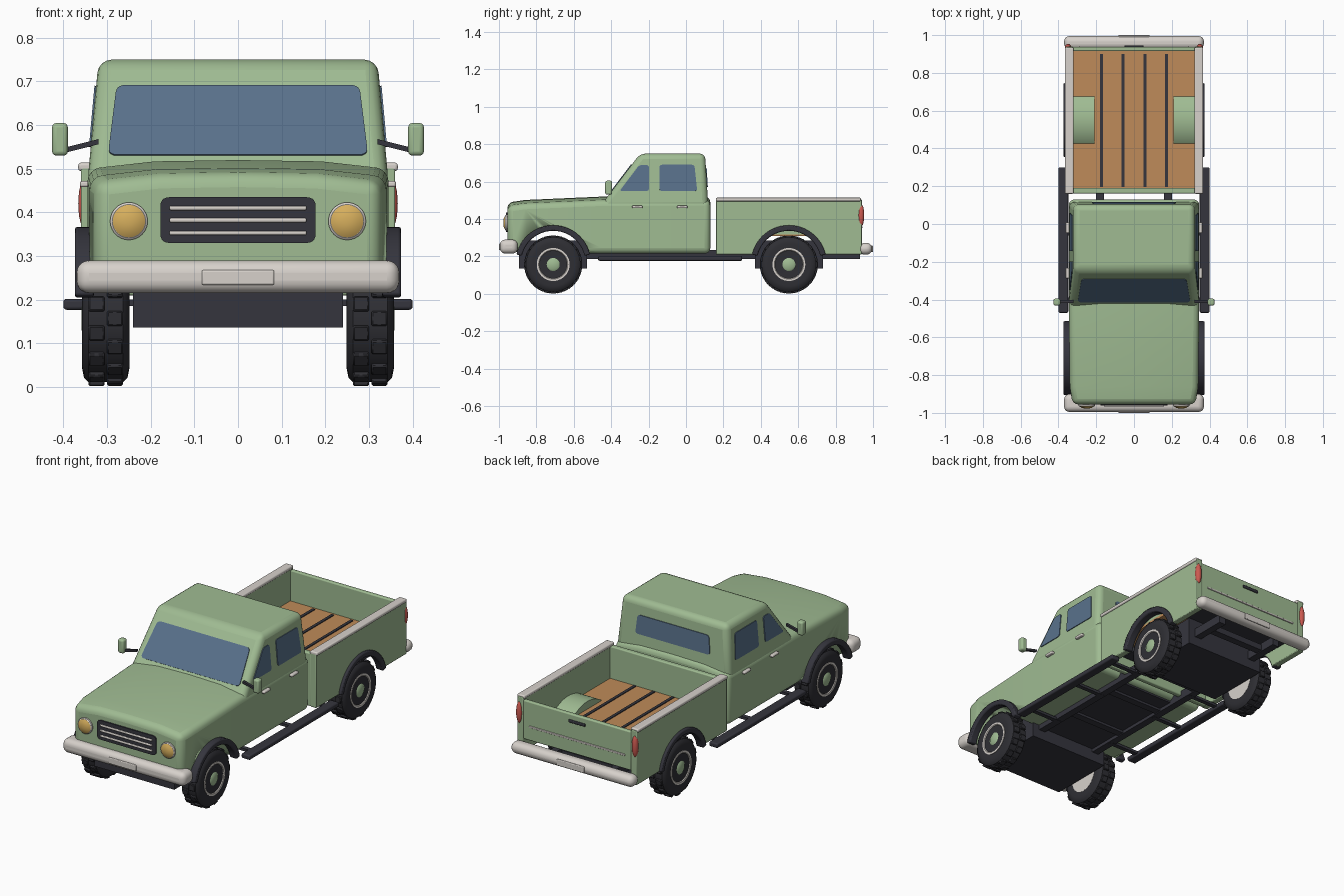
import bpy, bmesh, math
from mathutils import Vector, Matrix

if "Cube" in bpy.data.objects:
    bpy.data.objects.remove(bpy.data.objects["Cube"])

def material(name, r, g, b):
    m = bpy.data.materials.new(name)
    m.diffuse_color = (r, g, b, 1)
    m.use_nodes = True
    m.node_tree.nodes["Principled BSDF"].inputs["Base Color"].default_value = m.diffuse_color
    return m

GREEN = material("sage green paint", .35, .50, .29)
CREAM = material("cream metal", .68, .64, .60)
DARK = material("dark trim", .036, .036, .048)
TYRE = material("tyre rubber", .028, .028, .034)
GLASS = material("blue glass", .10, .165, .26)
WOOD = material("bed wood", .52, .26, .10)
AMBER = material("amber lamp", .68, .43, .11)
RED = material("red lamp", .60, .10, .08)

def finish(name, bm, mat, bevel=0, seg=3):
    bmesh.ops.recalc_face_normals(bm, faces=bm.faces[:])
    me = bpy.data.meshes.new(name)
    bm.to_mesh(me)
    bm.free()
    me.materials.append(mat)
    ob = bpy.data.objects.new(name, me)
    bpy.context.collection.objects.link(ob)
    if bevel:
        b = ob.modifiers.new("bevel", 'BEVEL')
        b.width, b.segments, b.limit_method = bevel, seg, 'ANGLE'
        b.angle_limit = math.radians(35)
    bpy.ops.object.select_all(action='DESELECT')
    bpy.context.view_layer.objects.active = ob
    ob.select_set(True)
    bpy.ops.object.shade_smooth_by_angle(angle=math.radians(35))
    return ob

def box(name, x, y, z, mat, bevel=0, seg=3):
    bm = bmesh.new()
    c = [(a + b) / 2 for a, b in (x, y, z)]
    d = [abs(b - a) for a, b in (x, y, z)]
    bmesh.ops.create_cube(bm, size=1, matrix=Matrix.Translation(c) @ Matrix.Diagonal((*d, 1)))
    return finish(name, bm, mat, bevel, seg)

def loft(name, sections, mat, bevel=0, seg=3):
    bm = bmesh.new()
    rings = [[bm.verts.new(p) for p in s] for s in sections]
    n = len(rings[0])
    for a, b in zip(rings, rings[1:]):
        for i in range(n):
            bm.faces.new((a[i], a[(i + 1) % n], b[(i + 1) % n], b[i]))
    bm.faces.new(rings[0])
    bm.faces.new(rings[-1])
    return finish(name, bm, mat, bevel, seg)

def prism(name, pts, x0, x1, mat, bevel=0):
    return loft(name, [[(x, y, z) for y, z in pts] for x in (x0, x1)], mat, bevel, 2)

def arc(cy, cz, r, a0, a1, n=24):
    return [(cy + r * math.cos(math.radians(a0 + (a1 - a0) * i / n)),
             cz + r * math.sin(math.radians(a0 + (a1 - a0) * i / n))) for i in range(n + 1)]

def lathe(name, profile, centre, direction, mat, n=40):
    # profile of (distance along axis, radius), closed at both ends
    d = Vector(direction)
    u = Vector((0, 0, 1))
    v = d.cross(u)
    c = Vector(centre)
    rings = [[c + d * a + (u * math.cos(t) + v * math.sin(t)) * r
              for t in (2 * math.pi * i / n for i in range(n))] for a, r in profile]
    return loft(name, rings, mat)

def panel(name, pts, mat, radius=.02, t=.008):
    # thin plate with rounded corners, half sunk in the surface
    p = [Vector(q) for q in pts]
    ring = []
    for i, q in enumerate(p):
        a = q + (p[i - 1] - q).normalized() * radius
        b = q + (p[(i + 1) % len(p)] - q).normalized() * radius
        for k in range(6):
            f = k / 5
            ring.append(a * (1 - f) ** 2 + q * 2 * f * (1 - f) + b * f * f)
    n = (p[1] - p[0]).cross(p[2] - p[0]).normalized() * t / 2
    return loft(name, [[q - n for q in ring], [q + n for q in ring]], mat)

FRONT, REAR, AXLE = -.71, .55, .157

# lower body with hood: cross-sections along y
def section(y, zt, zb, w):
    return [(-w, y, zb), (w, y, zb), (w, y, zt - .02), (w * .55, y, zt - .003),
            (0, y, zt), (-w * .55, y, zt - .003), (-w, y, zt - .02)]
body = loft("lower_body", [section(-.955, .488, .235, .325), section(-.86, .502, .215, .34),
                           section(-.45, .52, .215, .345), section(.13, .52, .215, .345)], GREEN, .03, 4)
cutter = prism("arch_cutter", arc(FRONT, .165, .178, 0, 360, 48)[:-1], -.5, .5, GREEN)
cutter.hide_render = True
cutter.hide_viewport = True
cut = body.modifiers.new("arches", 'BOOLEAN')
cut.object, cut.operation, cut.solver = cutter, 'DIFFERENCE', 'EXACT'

# cab top, straight sided and tapering upwards
def hw(z): return .342 - (z - .5) * .09
def yf(z): return -.435 + (z - .5) * .76
def yb(z): return .117 - (z - .5) * .06
loft("cab_top", [[(-hw(z), yf(z), z), (hw(z), yf(z), z), (hw(z), yb(z), z), (-hw(z), yb(z), z)]
                 for z in (.46, .75)], GREEN, .03, 4)

# windows
panel("windshield", [(x, yf(z), z) for x, z in ((-.298, .53), (.298, .53), (.278, .69), (-.278, .69))], GLASS, .022)
panel("rear_window", [(x, yb(z), z) for x, z in ((-.225, .57), (.225, .57), (.215, .672), (-.215, .672))], GLASS, .018)
for s in (-1, 1):
    for nm, pts in (("quarter_window", ((-.355, .55), (-.198, .55), (-.198, .688), (-.25, .688))),
                    ("door_window", ((-.142, .55), (.06, .55), (.045, .69), (-.142, .69)))):
        panel(nm, [(s * hw(z), y, z) for y, z in pts], GLASS, .014)
    for y in (-.26, -.02):
        box("door_handle", (s * .34, s * .362), (y - .028, y + .028), (.458, .472), CREAM, .005)
    # mirrors
    box("mirror", (s * .39, s * .426), (-.432, -.395), (.53, .605), GREEN, .01)
    loft("mirror_arm", [[(s * x, -.41 + a, z + b) for a, b in ((-.007, -.006), (.007, -.006), (.007, .006), (-.007, .006))]
                        for x, z in ((.395, .543), (.32, .562))], DARK)
    # headlamps
    lathe("headlamp_ring", [(-.02, .043), (.008, .043), (.012, .038)], (s * .25, -.955, .38), (0, -1, 0), CREAM)
    lathe("headlamp", [(-.02, .037), (.012, .037), (.019, .025), (.022, .008)], (s * .25, -.955, .38), (0, -1, 0), AMBER)

# grille
panel("grille", [(x, -.957, z) for x, z in ((-.178, .33), (.178, .33), (.178, .435), (-.178, .435))], DARK, .022, .0095)
for z in (.353, .382, .41):
    box("grille_slat", (-.157, .157), (-.97, -.95), (z - .005, z + .005), CREAM, .004)

# bumpers and plates
def bumper(name, y0, y1, z0, z1):
    box(name, (-.37, .37), (y0, y1), (z0, z1), CREAM, .029, 5)
bumper("front_bumper", -.995, -.9, .215, .29)
bumper("rear_bumper", .925, .995, .21, .272)
for s, z in ((-1, .251), (1, .241)):
    box("number_plate", (-.083, .083), (s * .99, s), (z - .017, z + .017), CREAM, .004)

# cargo bed
wall = [(.16, .21)] + arc(REAR, .165, .178, 165.4, 14.6) + [(.94, .21), (.94, .505), (.16, .505)]
for s in (-1, 1):
    prism("bed_side", wall, s * .325, s * .36, GREEN, .004)
    box("bed_rail", (s * .32, s * .366), (.16, .935), (.495, .514), CREAM, .006)
    prism("bed_wheel_house", arc(REAR, .16, .207, 50, 130), s * .21, s * .33, GREEN)
    bm = bmesh.new()
    bmesh.ops.create_uvsphere(bm, u_segments=20, v_segments=12, radius=1, matrix=Matrix.Translation(
        (s * .349, .936, .42)) @ Matrix.Diagonal((.017, .017, .06, 1)))
    finish("tail_lamp", bm, RED)
box("bed_front_wall", (-.33, .33), (.162, .19), (.21, .5), GREEN, .006)
box("tailgate", (-.326, .326), (.915, .938), (.28, .492), GREEN, .006)
box("tailgate_handle", (-.05, .05), (.93, .946), (.447, .462), DARK, .004)
box("tailgate_trim", (-.29, .29), (.93, .943), (.352, .362), CREAM, .003)
box("bed_floor", (-.33, .33), (.18, .92), (.31, .325), WOOD)
for x in (-.173, -.058, .057, .172):
    box("floor_strip", (x - .008, x + .008), (.195, .9), (.32, .329), DARK)

# chassis
for s in (-1, 1):
    box("chassis_rail", (s * .16, s * .2), (-.88, .93), (.187, .235), DARK)
    box("running_board", (s * .348, s * .4), (-.47, .3), (.177, .202), DARK, .007)
    for y in (-.4, -.05, .24):
        box("board_bracket", (s * .17, s * .38), (y - .012, y + .012), (.186, .2), DARK)
for y in (-.3, .0, .3, .82):
    box("cross_member", (-.18, .18), (y - .02, y + .02), (.192, .225), DARK)
box("cab_underfloor", (-.2, .2), (-.54, .1), (.205, .225), DARK)
box("bed_underfloor", (-.31, .31), (.72, .91), (.285, .309), DARK)
box("bed_front_underfloor", (-.24, .24), (.2, .4), (.285, .309), DARK)
for y in (FRONT, REAR):
    box("axle_housing", (-.24, .24), (y - .182, y + .182), (.136, .285), DARK)

# wheels and fender flares
tyre = [(-.05, .085), (-.054, .115), (-.05, .135), (-.04, .146), (.04, .146), (.05, .135), (.054, .115), (.05, .085)]
for y in (FRONT, REAR):
    for s in (-1, 1):
        c, d = Vector((s * .303, y, AXLE)), (s, 0, 0)
        lathe("tyre", tyre, c, d, TYRE)
        lathe("wheel_rim", [(-.051, .02), (-.051, .088), (.054, .088), (.054, .078), (.04, .066), (.036, .02)], c, d, CREAM)
        lathe("wheel_hub", [(.03, .035), (.05, .035), (.056, .026)], c, d, GREEN, 24)
        bm = bmesh.new()
        for k in range(28):
            m = (Matrix.Translation(c) @ Matrix.Rotation(2 * math.pi * k / 28, 4, 'X')
                 @ Matrix.Translation((.021 if k % 2 else -.021, 0, .146)) @ Matrix.Diagonal((.036, .034, .018, 1)))
            bmesh.ops.create_cube(bm, size=1, matrix=m)
        finish("tyre_tread", bm, TYRE, .003, 1)
        prism("fender_flare", arc(y, .165, .202, 13, 167) + arc(y, .165, .172, 167, 13), s * .33, s * .374, DARK, .006)
